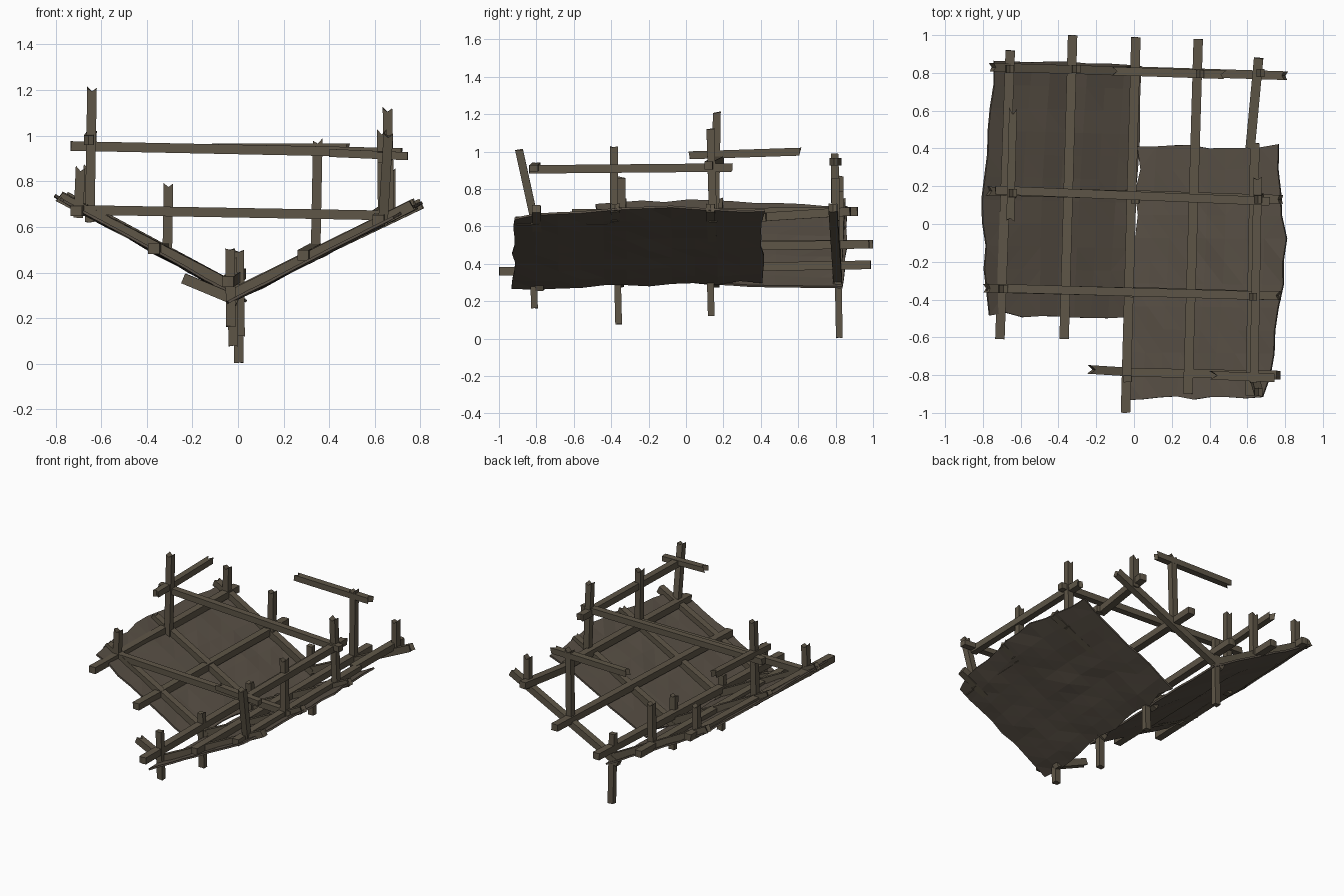
import bpy, bmesh, math, random
from mathutils import Vector

if "Cube" in bpy.data.objects:
    bpy.data.objects.remove(bpy.data.objects["Cube"])
random.seed(4)

def mat(name, c):
    m = bpy.data.materials.new(name)
    m.diffuse_color = (*c, 1)
    m.use_nodes = True
    m.node_tree.nodes["Principled BSDF"].inputs["Base Color"].default_value = m.diffuse_color
    return m
WOOD = mat("weathered wood", (0.112, 0.092, 0.063))
HIDE = mat("worn hide", (0.100, 0.081, 0.061))

def finish(bm, name, m):
    bmesh.ops.recalc_face_normals(bm, faces=bm.faces)
    me = bpy.data.meshes.new(name)
    bm.to_mesh(me)
    bm.free()
    me.materials.append(m)
    ob = bpy.data.objects.new(name, me)
    bpy.context.collection.objects.link(ob)
    return ob

def beam(name, a, b, w=0.046, h=0.046, ra=0.0, rb=0.0):
    """Squared timber from a to b; ra / rb = depth of the splintered notch at each end."""
    a, b = Vector(a), Vector(b)
    d = (b - a).normalized()
    ref = Vector((0, 1, 0)) if abs(d.z) > 0.8 else Vector((0, 0, 1))
    s = d.cross(ref).normalized()
    u = s.cross(d)
    prof = [(-1, -1), (0, -1), (1, -1), (1, 1), (0, 1), (-1, 1)]
    bm = bmesh.new()
    rings = []
    for p, r, sg in ((a, ra, 1), (b, rb, -1)):
        ring = []
        for i, j in prof:
            off = r if i == 0 else random.uniform(0, r * 0.4 + 0.005)
            ring.append(bm.verts.new(p + s * i * w / 2 + u * j * h / 2 + d * sg * off))
        rings.append(ring)
    A, B = rings
    for k in range(6):
        n = (k + 1) % 6
        bm.faces.new((A[k], A[n], B[n], B[k]))
    for R in rings:
        bm.faces.new((R[0], R[1], R[4], R[5]))
        bm.faces.new((R[1], R[2], R[3], R[4]))
    return finish(bm, name, WOOD)

# purlins running front to back
for name, a, b in (
    ("purlin_left_outer", (-0.71, -0.61, 0.67), (-0.655, 0.92, 0.68)),
    ("purlin_left_inner", (-0.37, -0.61, 0.505), (-0.325, 1.0, 0.505)),
    ("valley_beam", (-0.045, -1.0, 0.36), (0.01, 0.99, 0.395)),
    ("purlin_right_inner", (0.285, -0.90, 0.475), (0.34, 0.98, 0.505)),
    ("purlin_right_outer", (0.615, -0.91, 0.63), (0.64, 0.43, 0.65)),
    ("purlin_right_back", (0.615, 0.40, 0.65), (0.66, 0.88, 0.68)),
):
    beam(name, a, b, 0.05, 0.046)

# rafters forming the V
for i, (xl, yl, yr, xr) in enumerate(((-0.76, 0.83, 0.785, 0.81), (-0.78, 0.175, 0.13, 0.79),
                                      (-0.79, -0.34, -0.38, 0.78))):
    ym = (yl + yr) / 2
    beam(f"rafter_left_{i}", (xl, yl, 0.735), (0.03, ym, 0.31), rb=0.01, ra=0.02)
    beam(f"rafter_right_{i}", (-0.05, ym + 0.005, 0.295), (xr, yr, 0.705), rb=0.02)
beam("rafter_right_front", (-0.03, -0.785, 0.30), (0.765, -0.80, 0.695))
beam("rafter_stub_front", (-0.24, -0.77, 0.375), (0.0, -0.785, 0.275), ra=0.03)

# centre posts through the valley
for i, (x, y, lo, hi) in enumerate(((-0.035, -0.81, 0.16, 0.51), (-0.025, -0.36, 0.075, 0.47),
                                    (0.005, 0.135, 0.12, 0.50), (0.0, 0.82, 0.0, 0.50))):
    beam(f"centre_post_{i}", (x + 0.004, y, lo), (x, y - 0.01, hi), 0.042, 0.036, 0.005, 0.01)

# upright posts on the slopes
for name, a, b in (
    ("post_left_tall", (-0.65, 0.155, 0.62), (-0.64, 0.165, 1.22)),
    ("post_right_tall", (0.665, 0.145, 0.62), (0.655, 0.13, 1.13)),
    ("post_right_mid", (0.635, -0.385, 0.61), (0.63, -0.385, 1.03)),
    ("post_right_front", (0.635, -0.805, 0.61), (0.66, -0.895, 1.02)),
    ("post_left_front", (-0.70, -0.345, 0.64), (-0.69, -0.345, 0.87)),
    ("post_left_back", (-0.66, 0.82, 0.66), (-0.655, 0.82, 0.88)),
    ("post_left_inner_back", (-0.31, 0.82, 0.48), (-0.305, 0.82, 0.80)),
    ("post_right_inner_back", (0.34, 0.80, 0.48), (0.35, 0.795, 0.99)),
    ("post_right_back", (0.67, 0.80, 0.63), (0.67, 0.80, 0.86)),
):
    beam(name, a, b, 0.042, 0.042, rb=0.025)

# horizontal ties and rails
beam("tie_upper", (-0.735, 0.18, 0.955), (0.72, 0.12, 0.925), 0.045, 0.042)
beam("tie_lower", (-0.71, -0.34, 0.675), (0.69, -0.38, 0.65), 0.045, 0.042)
beam("tie_back_broken", (-0.12, 0.81, 0.945), (0.49, 0.79, 0.945), 0.045, 0.04, 0.03, 0.03)
beam("tie_front_broken", (0.39, -0.80, 0.925), (0.745, -0.815, 0.91), 0.045, 0.035, 0.05, 0.0)
beam("rail_right", (0.635, -0.84, 0.905), (0.655, 0.255, 0.915), 0.045, 0.045, 0.0, 0.02)
beam("rail_left", (-0.655, 0.01, 0.98), (-0.64, 0.62, 1.0), 0.042, 0.042, 0.02, 0.04)

def hide(name, c, z0, slope, bulge):
    """Sagging sheet over a quad of plan corners, with ragged edges."""
    nu, nv = 8, 11
    c = [Vector(p) for p in c]
    bm = bmesh.new()
    g = []
    for j in range(nv + 1):
        v = j / nv
        row = []
        for i in range(nu + 1):
            u = i / nu
            p = (c[0] * (1 - u) + c[1] * u) * (1 - v) + (c[3] * (1 - u) + c[2] * u) * v
            x = p.x + bulge * u * u * math.sin(math.pi * v)
            y = p.y
            if i in (0, nu):
                x += random.uniform(-0.014, 0.014)
            if j in (0, nv):
                y += random.uniform(-0.014, 0.014)
            sag = 0.010 * math.sin(u * 9.4) * math.sin(v * 9.4)
            row.append(bm.verts.new((x, y, z0 + slope * x - abs(sag) + random.uniform(-0.003, 0.003))))
        g.append(row)
    for j in range(nv):
        for i in range(nu):
            bm.faces.new((g[j][i], g[j][i + 1], g[j + 1][i + 1], g[j + 1][i]))
    bmesh.ops.triangulate(bm, faces=bm.faces)
    ob = finish(bm, name, HIDE)
    m = ob.modifiers.new("thickness", "SOLIDIFY")
    m.thickness = 0.012
    m.offset = 0

# hides stretched under the frame
hide("hide_left", ((-0.05, -0.49), (-0.77, -0.48), (-0.735, 0.86), (0.045, 0.835)), 0.295, -0.55, -0.045)
hide("hide_right", ((-0.045, -0.92), (0.68, -0.93), (0.76, 0.41), (0.03, 0.41)), 0.292, 0.515, 0.075)
